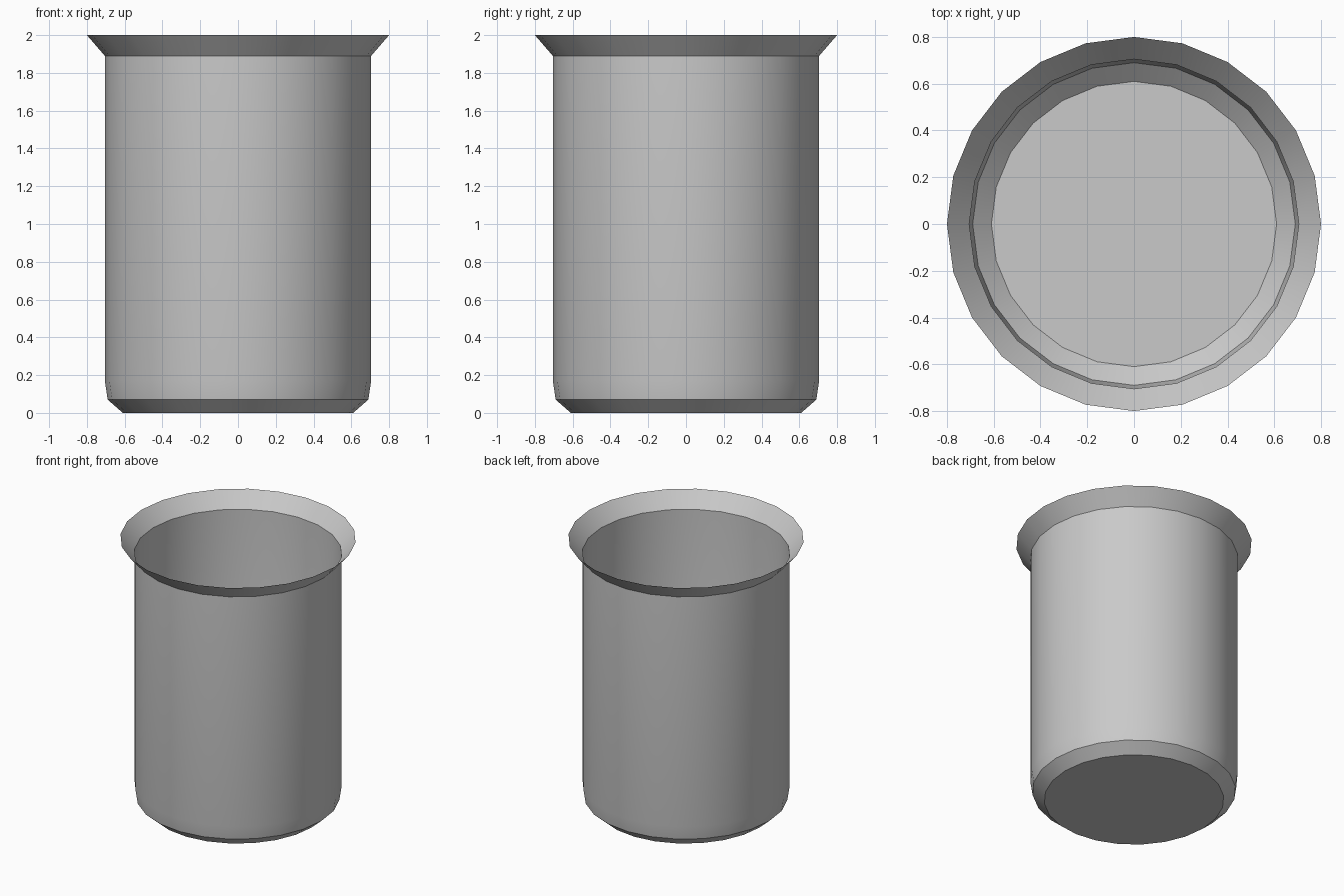
import bpy
import bmesh
from math import cos, sin, pi, radians

cube = bpy.data.objects.get("Cube")
if cube:
    bpy.data.objects.remove(cube, do_unlink=True)

SIDES = 24

# Single material
grey = bpy.data.materials.new("plain grey")
grey.use_nodes = True
colour = (0.588, 0.588, 0.588, 1)
grey.diffuse_color = colour
grey.node_tree.nodes["Principled BSDF"].inputs["Base Color"].default_value = colour

# Thin open vessel: radius and height from the base up to the flared lip
profile = [(0.61, 0), (0.69, 0.07), (0.705, 0.17), (0.705, 1.89), (0.8, 2)]

bm = bmesh.new()
rings = []
for radius, height in profile:
    rings.append([bm.verts.new((radius * cos(2 * pi * i / SIDES),
                                radius * sin(2 * pi * i / SIDES), height))
                  for i in range(SIDES)])

# Wall and lip
for low, high in zip(rings, rings[1:]):
    for i in range(SIDES):
        j = (i + 1) % SIDES
        bm.faces.new((low[i], low[j], high[j], high[i]))

# Closed base, facing down
bm.faces.new(rings[0][::-1])

mesh = bpy.data.meshes.new("beaker")
bm.to_mesh(mesh)
bm.free()
mesh.materials.append(grey)
beaker = bpy.data.objects.new("beaker", mesh)
bpy.context.collection.objects.link(beaker)

# Smooth round the wall, crisp at the lip and base
bpy.ops.object.select_all(action="DESELECT")
beaker.select_set(True)
bpy.context.view_layer.objects.active = beaker
bpy.ops.object.shade_smooth_by_angle(angle=radians(30))
